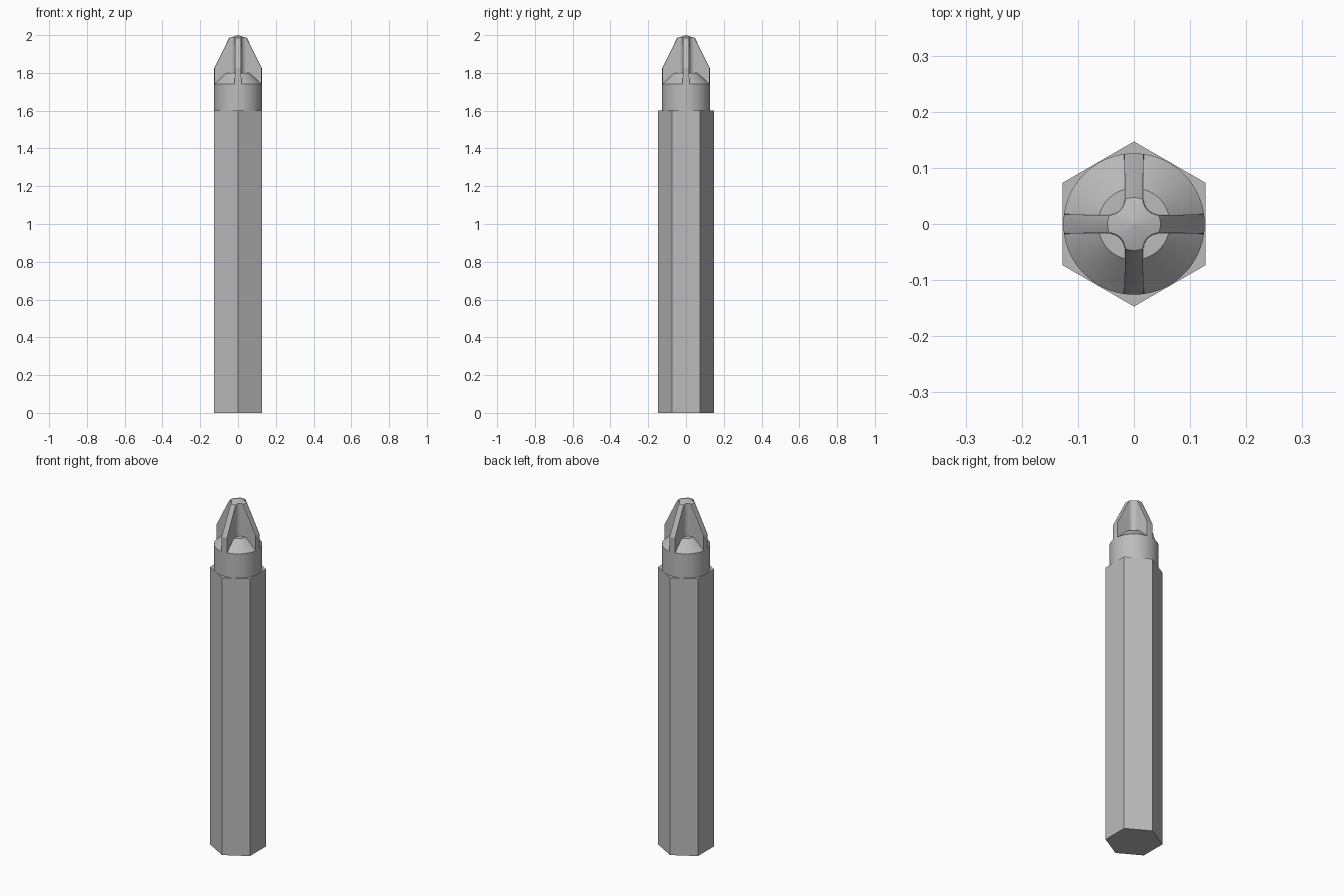
import bpy, bmesh, math

cube = bpy.data.objects.get("Cube")
if cube:
    bpy.data.objects.remove(cube)

steel = bpy.data.materials.new("grey_steel")
steel.use_nodes = True
COLOUR = (0.5, 0.5, 0.5, 1)
steel.diffuse_color = COLOUR
steel.node_tree.nodes["Principled BSDF"].inputs["Base Color"].default_value = COLOUR


def loft(name, rings):
    """Closed solid through rings that share the same point count."""
    bm = bmesh.new()
    loops = [[bm.verts.new(p) for p in ring] for ring in rings]
    for a, b in zip(loops, loops[1:]):
        for i in range(len(a)):
            j = (i + 1) % len(a)
            bm.faces.new((a[i], a[j], b[j], b[i]))
    bm.faces.new(loops[0][::-1])
    bm.faces.new(loops[-1])
    mesh = bpy.data.meshes.new(name)
    bm.to_mesh(mesh)
    bm.free()
    mesh.materials.append(steel)
    obj = bpy.data.objects.new(name, mesh)
    bpy.context.collection.objects.link(obj)
    return obj


def circle(radius, z, sides=96, turn=0):
    return [(radius * math.cos(turn + math.tau * i / sides),
             radius * math.sin(turn + math.tau * i / sides), z) for i in range(sides)]


def cross(half, z, reach=0.2, fillet=0.029, steps=10):
    """Four-armed outline with rounded inner corners."""
    c = half + fillet
    quarter = [(reach, half)]
    for i in range(steps + 1):
        a = math.radians(270 - 90 * i / steps)
        quarter.append((c + fillet * math.cos(a), c + fillet * math.sin(a)))
    quarter.append((half, reach))
    points = []
    for k in range(4):
        s, co = math.sin(k * math.pi / 2), math.cos(k * math.pi / 2)
        points += [(x * co - y * s, x * s + y * co, z) for x, y in quarter]
    return points


def smooth(obj):
    bpy.ops.object.select_all(action='DESELECT')
    obj.select_set(True)
    bpy.context.view_layer.objects.active = obj
    bpy.ops.object.shade_smooth_by_angle(angle=math.radians(25))


# Hexagonal shank
loft("hex_shank", [circle(0.147, z, 6, math.pi / 2) for z in (0, 1.6)])

# Round neck with sloped shoulder
neck = loft("round_neck", [circle(0.126, 1.59), circle(0.126, 1.74),
                           circle(0.064, 1.8)])
smooth(neck)

# Four-finned tip: pointed turned body limited to a cross outline
tip = loft("cross_tip", [circle(0.126, 1.70), circle(0.126, 1.825),
                         circle(0.047, 1.985), circle(0.001, 2.0)])
cutter = loft("cross_cutter", [cross(0.018, 1.65), cross(0.0155, 2.05)])
cutter.hide_render = True
cutter.hide_viewport = True

fins = tip.modifiers.new("fins", 'BOOLEAN')
fins.operation = 'INTERSECT'
fins.solver = 'EXACT'
fins.object = cutter
bpy.context.view_layer.objects.active = tip
bpy.ops.object.modifier_apply(modifier=fins.name)
bpy.data.objects.remove(cutter)
smooth(tip)
